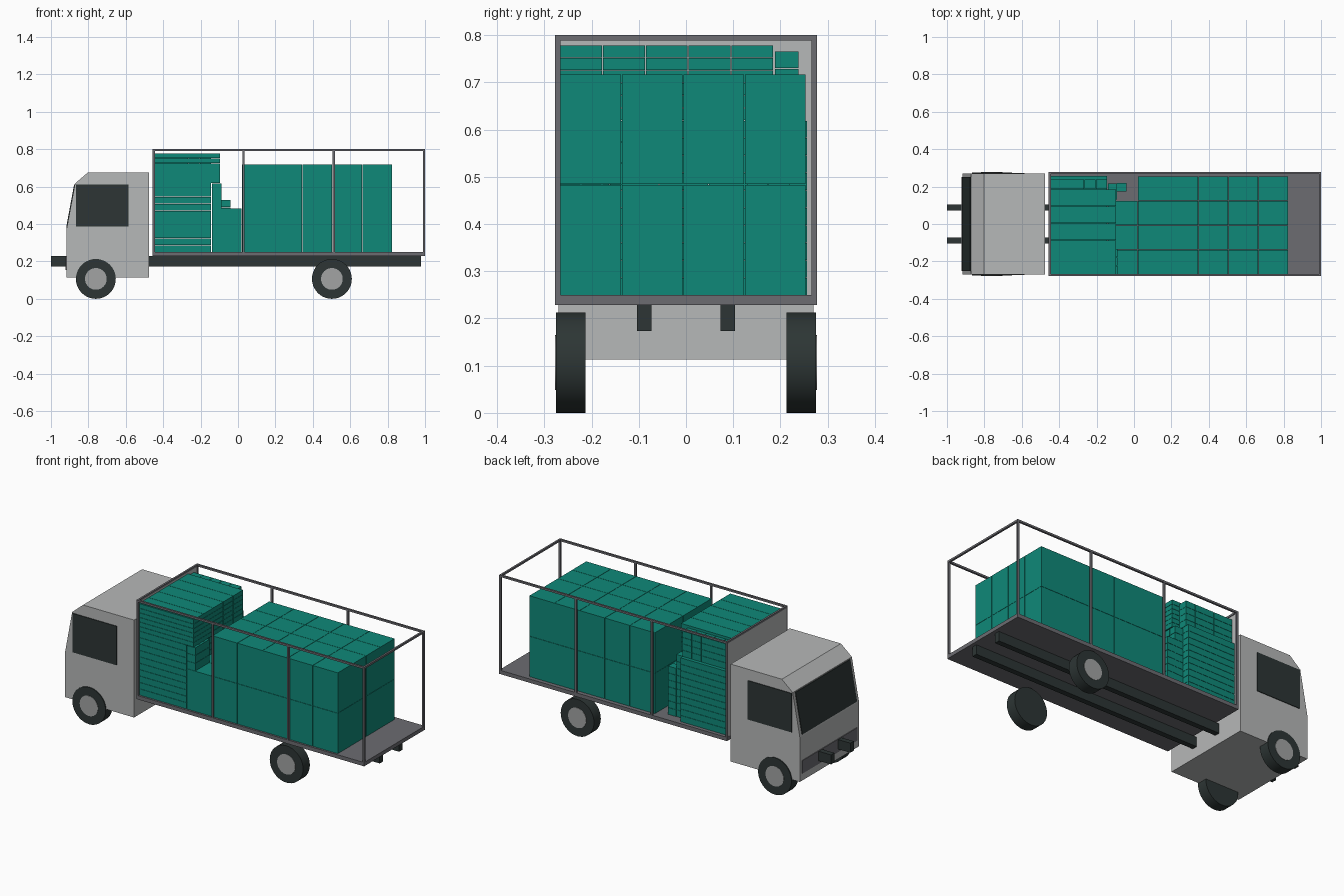
import bpy, bmesh, math
from mathutils import Matrix

if "Cube" in bpy.data.objects:
    bpy.data.objects.remove(bpy.data.objects["Cube"])

def mat(name, rgb):
    m = bpy.data.materials.new(name)
    m.diffuse_color = (*rgb, 1)
    m.use_nodes = True
    m.node_tree.nodes["Principled BSDF"].inputs["Base Color"].default_value = m.diffuse_color
    return m

CAB = mat("light grey paint", (0.47, 0.48, 0.48))
HUB = mat("hub grey", (0.36, 0.37, 0.37))
DARK = mat("dark glass and rubber", (0.026, 0.036, 0.035))
FRAME = mat("frame grey", (0.15, 0.15, 0.165))
TEAL = mat("teal cargo", (0.0048, 0.25, 0.19))

def finish(name, bm, m):
    bmesh.ops.recalc_face_normals(bm, faces=bm.faces)
    me = bpy.data.meshes.new(name)
    bm.to_mesh(me)
    bm.free()
    me.materials.append(m)
    ob = bpy.data.objects.new(name, me)
    bpy.context.collection.objects.link(ob)
    return ob

def boxes(name, spans, m):
    """One object from boxes given as (x0, x1, y0, y1, z0, z1)."""
    bm = bmesh.new()
    for x0, x1, y0, y1, z0, z1 in spans:
        M = Matrix.Translation(((x0 + x1) / 2, (y0 + y1) / 2, (z0 + z1) / 2)) @ \
            Matrix.Diagonal((x1 - x0, y1 - y0, z1 - z0, 1))
        bmesh.ops.create_cube(bm, size=1, matrix=M)
    return finish(name, bm, m)

def grid(start, size, count, gap=0.002):
    """Spans of a block of equal boxes with narrow gaps."""
    (x, y, z), (dx, dy, dz), (nx, ny, nz) = start, size, count
    return [(x + i * dx, x + (i + 1) * dx - gap,
             y + j * dy, y + (j + 1) * dy - gap,
             z + k * dz, z + (k + 1) * dz - gap * 0.7)
            for i in range(nx) for j in range(ny) for k in range(nz)]

def extrude_y(name, profile, half, m):
    """Extrude an x-z profile symmetrically across y."""
    bm = bmesh.new()
    f = bm.faces.new([bm.verts.new((x, -half, z)) for x, z in profile])
    r = bmesh.ops.extrude_face_region(bm, geom=[f])
    vs = [v for v in r["geom"] if isinstance(v, bmesh.types.BMVert)]
    bmesh.ops.translate(bm, verts=vs, vec=(0, 2 * half, 0))
    return finish(name, bm, m)

def disc(name, x, y, z, r, depth, m):
    bm = bmesh.new()
    M = Matrix.Translation((x, y, z)) @ Matrix.Rotation(math.pi / 2, 4, 'X')
    bmesh.ops.create_cone(bm, cap_ends=True, segments=40, radius1=r, radius2=r,
                          depth=depth, matrix=M)
    ob = finish(name, bm, m)
    for p in ob.data.polygons:
        p.use_smooth = len(p.vertices) == 4
    ob.data.set_sharp_from_angle(angle=math.radians(40))

# Chassis rails
boxes("chassis_rails", [(-1, 0.979, s * 0.0885 - 0.0155, s * 0.0885 + 0.0155, 0.173, 0.228)
                        for s in (-1, 1)], DARK)

# Cab body
extrude_y("cab", [(-0.917, 0.113), (-0.475, 0.113), (-0.475, 0.676), (-0.802, 0.676),
                  (-0.871, 0.617), (-0.917, 0.37)], 0.27, CAB)
# Windscreen plate lying on the sloped front
extrude_y("windscreen", [(-0.919, 0.38), (-0.876, 0.612), (-0.868, 0.612), (-0.911, 0.38)],
          0.25, DARK)
# Side windows and front bumper plate
boxes("side_windows", [(-0.866, -0.586, s * 0.271 - 0.003, s * 0.271 + 0.003, 0.387, 0.612)
                       for s in (-1, 1)], DARK)
boxes("bumper_plate", [(-0.921, -0.915, -0.25, 0.25, 0.155, 0.23)], FRAME)

# Wheels
for x, end in ((-0.76, "front"), (0.502, "rear")):
    for s, side in ((-1, "right"), (1, "left")):
        disc(f"{end}_{side}_tyre", x, s * 0.244, 0.1065, 0.1065, 0.062, DARK)
        disc(f"{end}_{side}_hub", x, s * 0.272, 0.1065, 0.058, 0.01, HUB)

# Load bed, headboard and cage
boxes("load_bed", [(-0.456, 1, -0.277, 0.277, 0.228, 0.25)], FRAME)
boxes("headboard", [(-0.455, -0.449, -0.268, 0.268, 0.25, 0.79)], CAB)
T = 0.0055
cage = []
for s in (-1, 1):
    y = s * (0.277 - T)
    cage.append((-0.456, 1, y - T, y + T, 0.789, 0.8))
    for x in (-0.4505, 0.0285, 0.512, 0.9945):
        cage.append((x - T, x + T, y - T, y + T, 0.25, 0.79))
for x in (-0.4505, 0.9945):
    cage.append((x - T, x + T, -0.267, 0.267, 0.789, 0.8))
boxes("cage_frame", cage, FRAME)

# Large cartons: five full columns and a low one in front of them
boxes("large_cartons", grid((0.022, -0.266, 0.25), (0.1608, 0.1302, 0.2342), (5, 4, 2)), TEAL)
boxes("low_cartons", grid((-0.14, -0.266, 0.25), (0.1608, 0.1302, 0.2342), (1, 3, 1)), TEAL)

# Flat cartons: lower stack, then longer ones on top
boxes("lower_flat_cartons", grid((-0.448, -0.266, 0.25), (0.306, 0.1048, 0.037), (1, 5, 10)), TEAL)
boxes("upper_flat_cartons", grid((-0.448, -0.266, 0.62), (0.353, 0.0905, 0.0265), (1, 5, 6)), TEAL)

# Small cartons filling the remaining spaces
small = grid((-0.448, 0.188, 0.62), (0.0613, 0.052, 0.0367), (5, 1, 4))
small += grid((-0.14, -0.266, 0.484), (0.055, 0.0445, 0.045), (1, 3, 3))
small += grid((-0.14, 0.13, 0.25), (0.052, 0.0445, 0.04), (1, 2, 9))
small += grid((-0.09, 0.175, 0.25), (0.053, 0.046, 0.04), (1, 1, 7))
boxes("small_cartons", small, TEAL)
